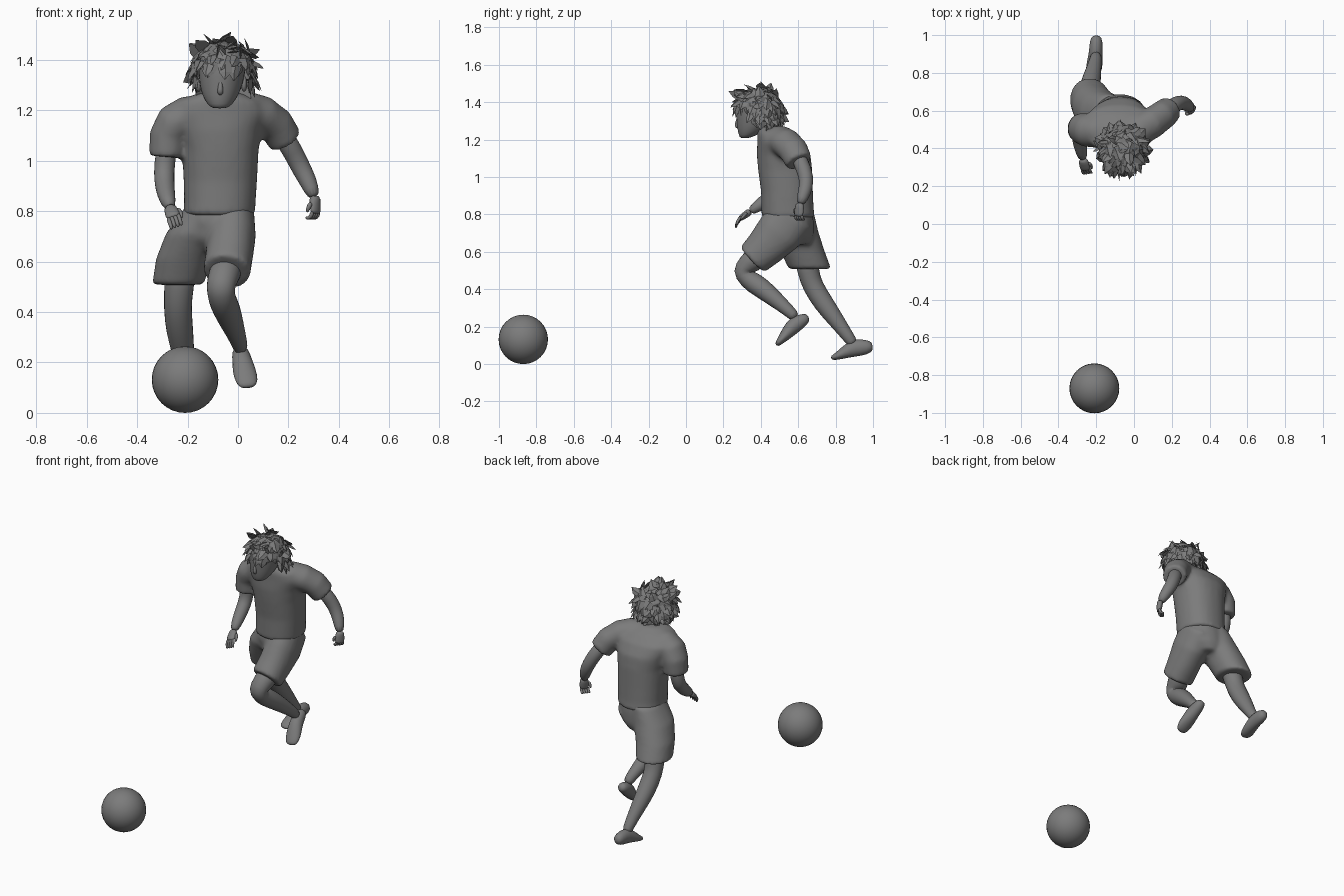
import bpy, bmesh, math, random
from mathutils import Vector, Matrix

random.seed(4)
GREY = bpy.data.materials.new("dark_grey")
GREY.diffuse_color = (.2, .2, .2, 1)


def finish(name, bm, smooth=True, sub=0):
    bmesh.ops.recalc_face_normals(bm, faces=bm.faces)
    me = bpy.data.meshes.new(name)
    bm.to_mesh(me)
    bm.free()
    me.materials.append(GREY)
    for p in me.polygons:
        p.use_smooth = smooth
    ob = bpy.data.objects.new(name, me)
    bpy.context.collection.objects.link(ob)
    if sub:
        m = ob.modifiers.new("smooth", 'SUBSURF')
        m.levels = m.render_levels = sub
    return ob


def loft(name, rings, ref=(1, 0, 0), n=12, power=1.0, level=False, sub=1):
    """Skin elliptical rings (x, y, z, ru, rv) along a path."""
    bm = bmesh.new()
    pts = [Vector(r[:3]) for r in rings]
    loops = []
    for i, r in enumerate(rings):
        t = (pts[min(i + 1, len(pts) - 1)] - pts[max(i - 1, 0)]).normalized()
        if level:
            t = Vector((0, 0, 1))
        u = Vector(ref)
        u = (u - t * u.dot(t)).normalized()
        v = t.cross(u)
        ru, rv = r[3], r[4] if len(r) > 4 else r[3]
        loop = []
        for k in range(n):
            a = 2 * math.pi * (k + .5) / n
            c, s = math.cos(a), math.sin(a)
            c = math.copysign(abs(c) ** power, c)
            s = math.copysign(abs(s) ** power, s)
            loop.append(bm.verts.new(pts[i] + u * c * ru + v * s * rv))
        loops.append(loop)
    for a, b in zip(loops, loops[1:]):
        for k in range(n):
            j = (k + 1) % n
            bm.faces.new((a[k], a[j], b[j], b[k]))
    bm.faces.new(loops[0])
    bm.faces.new(loops[-1])
    return finish(name, bm, sub=sub)


def fuse(name, parts):
    """Merge closed parts into one soft garment."""
    bm = bmesh.new()
    for ob in parts:
        bm.from_mesh(ob.data)
        bpy.data.objects.remove(ob)
    ob = finish(name, bm)
    m = ob.modifiers.new("merge", 'REMESH')
    m.mode, m.voxel_size, m.use_smooth_shade = 'VOXEL', .012, True
    m = ob.modifiers.new("soften", 'SMOOTH')
    m.factor, m.iterations = .5, 8


def ball(name, loc, size, seg=32, rings=16):
    bm = bmesh.new()
    bmesh.ops.create_uvsphere(bm, u_segments=seg, v_segments=rings, radius=1,
                              matrix=Matrix.Translation(loc) @ Matrix.Diagonal((*size, 1)))
    return finish(name, bm)


def hand(name, wrist, d, side, curl):
    """Flat palm, four curled fingers and a thumb."""
    w, d, s, c = Vector(wrist), Vector(d).normalized(), Vector(side).normalized(), Vector(curl).normalized()
    loft(name + "_palm", [(*(w - d * .015), .026, .024), (*(w + d * .02), .031, .019),
                          (*(w + d * .05), .032, .016), (*(w + d * .062), .026, .012)], ref=s, n=8)
    for i in range(4):
        b = w + d * .05 + s * (i - 1.5) * .014
        loft(f"{name}_finger_{i}", [(*b, .01), (*(b + d * .02 + c * .006), .01),
             (*(b + d * .03 + c * .02), .009), (*(b + d * .026 + c * .035), .006)], ref=s, n=6)
    b = w + d * .015 + s * .025
    loft(name + "_thumb", [(*b, .012), (*(b + d * .02 + s * .01 + c * .008), .011),
                           (*(b + d * .042 + s * .006 + c * .02), .006)], ref=s, n=6)


# Ball
ball("ball", (-.21, -.87, .132), (.132, .132, .132))

# Shirt: body and sleeves
fuse("shirt", [
    loft("body", [(-.075, .547, .782, .143, .143), (-.072, .543, .83, .142, .14),
                  (-.07, .54, .92, .146, .139), (-.07, .53, 1.04, .152, .145),
                  (-.075, .522, 1.12, .17, .144), (-.08, .505, 1.19, .2, .124),
                  (-.078, .48, 1.235, .168, .1), (-.072, .455, 1.268, .085, .07)],
         n=24, power=.88, level=True, sub=0),
    loft("right", [(-.14, .49, 1.185, .075), (-.2, .49, 1.178, .085, .08), (-.25, .495, 1.15, .088, .08),
                   (-.275, .505, 1.1, .084, .076), (-.282, .505, 1.015, .078, .072)],
         ref=(0, 1, 0), n=20, sub=0),
    loft("left", [(-.02, .49, 1.195, .08), (.04, .505, 1.195, .085, .08), (.095, .535, 1.182, .084, .077),
                  (.15, .575, 1.142, .08, .074), (.188, .605, 1.08, .074, .07)],
         ref=(0, 1, 0), n=20, sub=0)])

# Arms and hands
loft("right_arm", [(-.275, .505, 1.1, .045), (-.293, .508, .98, .042), (-.293, .485, .925, .042),
                   (-.287, .42, .868, .038), (-.268, .335, .81, .026)])
loft("left_arm", [(.16, .59, 1.13, .045), (.222, .637, 1.03, .042), (.25, .645, .97, .04),
                  (.278, .635, .92, .037), (.305, .608, .85, .026)])
hand("right_hand", (-.268, .335, .81), (.2, -.8, -.55), (.75, .1, .3), (.3, -.1, -1))
hand("left_hand", (.305, .608, .85), (.05, -.12, -1), (-.6, -.8, 0), (-.7, .5, 0))

# Shorts: hips and two legs
fuse("shorts", [
    loft("hips", [(-.075, .55, .83, .13, .125), (-.08, .55, .76, .143, .134),
                  (-.09, .56, .69, .135, .125), (-.095, .575, .64, .08, .09)],
         n=20, level=True, sub=0),
    loft("right", [(-.13, .565, .81, .085, .12), (-.175, .58, .71, .112, .128),
                   (-.215, .62, .61, .111, .12), (-.238, .663, .508, .103, .114)],
         n=20, power=.92, level=True, sub=0),
    loft("left", [(-.02, .57, .80, .085, .125), (-.025, .5, .705, .096, .127),
                  (-.035, .42, .62, .094, .107), (-.045, .355, .558, .094, .093)],
         n=20, power=.92, sub=0)])

# Legs
loft("right_leg", [(-.225, .635, .6, .068), (-.235, .655, .49, .06), (-.24, .675, .42, .057),
                   (-.232, .735, .325, .057), (-.215, .81, .225, .044), (-.203, .868, .145, .033),
                   (-.2, .9, .1, .03)])
loft("left_leg", [(-.03, .42, .61, .07), (-.06, .335, .535, .064), (-.07, .297, .495, .058),
                  (-.065, .33, .455, .057), (-.045, .4, .41, .058), (-.02, .48, .345, .046),
                  (.005, .555, .28, .033), (.012, .59, .245, .03)])

# Bare feet, heel to toe
loft("right_foot", [(-.2, 1.0, .095, .022), (-.2, .97, .09, .037, .042), (-.202, .905, .09, .038, .052),
                    (-.208, .85, .064, .046, .036), (-.215, .805, .04, .044, .02),
                    (-.22, .775, .032, .028, .012)], n=10)
loft("left_foot", [(.008, .655, .255, .02), (.01, .63, .238, .037, .036), (.015, .58, .212, .04, .048),
                   (.025, .54, .165, .05, .036), (.036, .505, .125, .048, .022),
                   (.04, .482, .1, .03, .012)], n=10)

# Neck and head, tilted forward
loft("neck", [(-.074, .48, 1.2, .056), (-.072, .445, 1.25, .054), (-.068, .4, 1.32, .055)])
loft("head", [(-.073, .312, 1.207, .03, .022), (-.072, .33, 1.222, .05, .048),
              (-.07, .355, 1.26, .074, .083), (-.067, .373, 1.305, .088, .104),
              (-.063, .383, 1.36, .096, .12), (-.06, .388, 1.41, .095, .117),
              (-.06, .39, 1.44, .07, .085), (-.06, .39, 1.458, .03, .04)],
     n=16, level=True)
loft("nose", [(-.069, .281, 1.325, .006), (-.07, .273, 1.295, .01),
              (-.07, .268, 1.274, .014, .013), (-.07, .283, 1.262, .01)], n=8)
loft("lips", [(-.1, .3, 1.24, .004), (-.072, .284, 1.24, .008), (-.044, .3, 1.24, .004)],
     ref=(0, 1, 0), n=8)
for side, sx in (("right", -1), ("left", 1)):
    ball(side + "_ear", (-.066 + sx * .09, .4, 1.305), (.012, .022, .032), 12, 8)

# Hair: a cap with an open face plus broad, jagged, flat tufts
C = Vector((-.058, .39, 1.365))


def on_face(d):
    return (d.y < -.35 and d.z < .12) or (d.y < .3 and d.z < -.5) or d.z < -.8


bm = bmesh.new()
bmesh.ops.create_uvsphere(bm, u_segments=24, v_segments=14, radius=1)
bmesh.ops.delete(bm, geom=[v for v in bm.verts if on_face(v.co.normalized())], context='VERTS')
for v in bm.verts:
    v.co = C + Vector((v.co.x * .114, v.co.y * .122, v.co.z * .1))
finish("hair_cap", bm, smooth=False)

bm = bmesh.new()
N = 230
for i in range(N):
    z = 1 - 2 * (i + .5) / N
    a = i * 2.39996
    r = math.sqrt(1 - z * z)
    d = Vector((r * math.cos(a), r * math.sin(a), z))
    if on_face(d):
        continue
    root = C + Vector((d.x * .112, d.y * .116, d.z * .096))
    rnd = Vector([random.uniform(-1, 1) for _ in range(3)])
    fall = Vector((0, -.4, -.2)) if z > .5 else Vector((0, 0, -.75))
    axis = (d * .3 + fall + rnd * .4).normalized()
    side = axis.cross(d).normalized()
    up = side.cross(axis)
    L, w = random.uniform(.05, .075), random.uniform(.02, .032)
    rows = []
    for f, k in ((0, 1), (.55, .85)):
        p = root + axis * L * f + d * .006
        rows.append([bm.verts.new(p + side * w * k), bm.verts.new(p + up * w * k * .35),
                     bm.verts.new(p - side * w * k)])
    tip = bm.verts.new(root + axis * L + d * .006 + side * random.uniform(-.01, .01))
    for k in range(3):
        j = (k + 1) % 3
        bm.faces.new((rows[0][k], rows[0][j], rows[1][j], rows[1][k]))
        bm.faces.new((rows[1][k], rows[1][j], tip))
finish("hair_tufts", bm, smooth=False)
